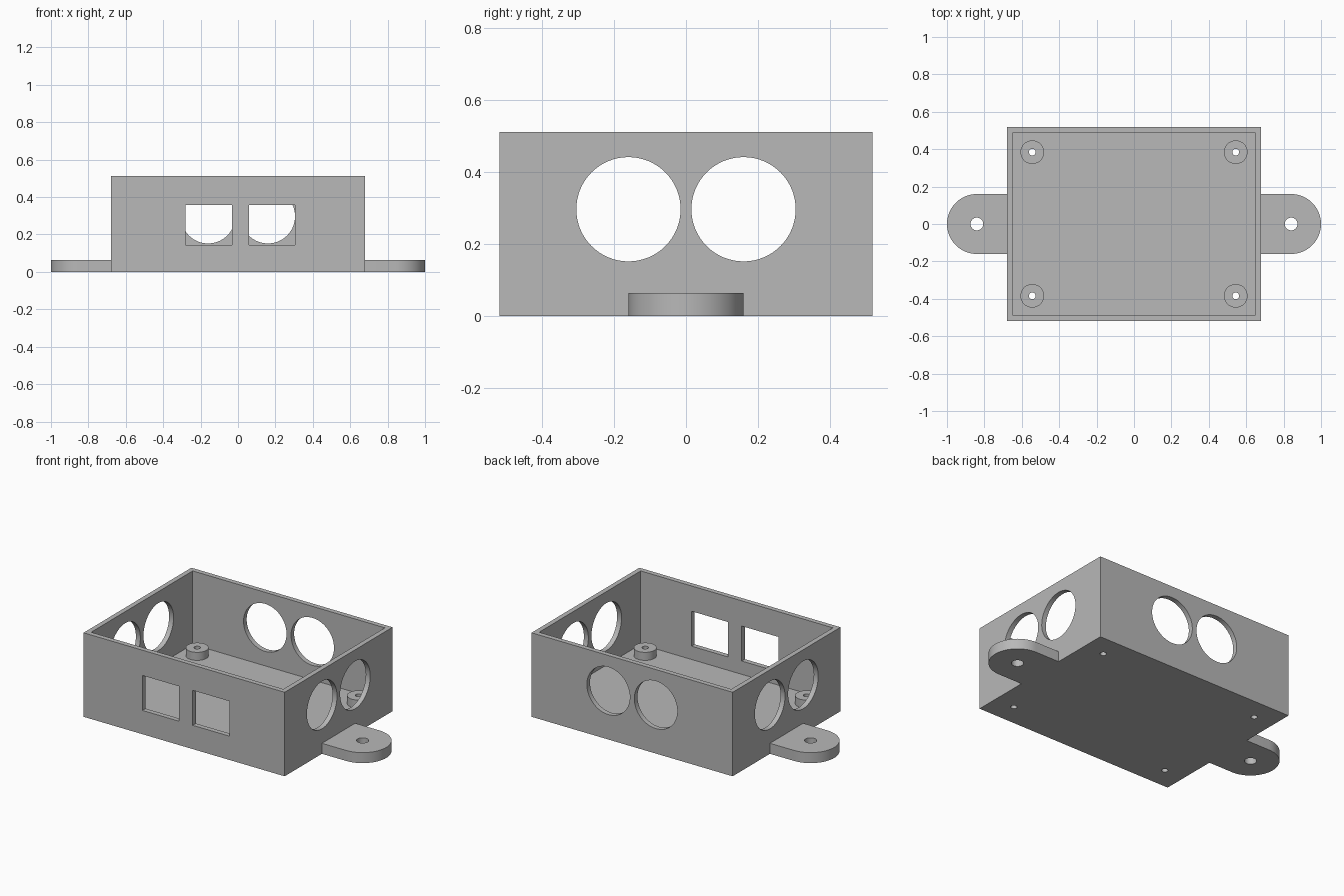
import bpy
import math
from mathutils import Vector

if "Cube" in bpy.data.objects:
    bpy.data.objects.remove(bpy.data.objects["Cube"], do_unlink=True)

# Overall sizes
HX, HY, H = 0.678, 0.519, 0.512   # half length, half width, height of the case
WALL, FLOOR = 0.03, 0.064
TAB_R, TAB_X = 0.16, 0.84
HOLE_Z, HOLE_R = 0.297, 0.145

grey = bpy.data.materials.new("plain grey")
grey.use_nodes = True
grey.diffuse_color = (0.48, 0.48, 0.48, 1)
grey.node_tree.nodes["Principled BSDF"].inputs["Base Color"].default_value = grey.diffuse_color


def box(name, low, high):
    low, high = Vector(low), Vector(high)
    bpy.ops.mesh.primitive_cube_add(size=1, location=(low + high) / 2)
    ob = bpy.context.object
    ob.name = name
    ob.scale = high - low
    bpy.ops.object.transform_apply(location=True, scale=True)
    return ob


def rod(name, centre, radius, length, axis="z"):
    turn = {"x": (0, math.pi / 2, 0), "y": (math.pi / 2, 0, 0), "z": (0, 0, 0)}[axis]
    bpy.ops.mesh.primitive_cylinder_add(vertices=64, radius=radius, depth=length,
                                        location=centre, rotation=turn)
    ob = bpy.context.object
    ob.name = name
    bpy.ops.object.transform_apply(location=True, rotation=True)
    return ob


def cut(target, cutters):
    for cutter in cutters:
        mod = target.modifiers.new("cut", "BOOLEAN")
        mod.operation = "DIFFERENCE"
        mod.solver = "EXACT"
        mod.object = cutter
        bpy.context.view_layer.objects.active = target
        bpy.ops.object.modifier_apply(modifier=mod.name)
        bpy.data.objects.remove(cutter, do_unlink=True)


def finish(ob):
    ob.data.materials.clear()
    ob.data.materials.append(grey)
    bpy.ops.object.select_all(action="DESELECT")
    ob.select_set(True)
    bpy.context.view_layer.objects.active = ob
    bpy.ops.object.shade_smooth_by_angle(angle=math.radians(30))


# Open case: hollow box with round ports in three walls and two windows in front
case = box("case", (-HX, -HY, 0), (HX, HY, H))
cut(case, [box("cavity", (WALL - HX, WALL - HY, FLOOR), (HX - WALL, HY - WALL, 1))])
cutters = []
for s in (-1, 1):
    cutters.append(rod("side_port", (0, s * TAB_R, HOLE_Z), HOLE_R, 3, "x"))
    cutters.append(rod("back_port", (s * 0.16, HY, HOLE_Z), HOLE_R, 0.3, "y"))
for left in (-0.28, 0.058):
    cutters.append(box("window", (left, -HY - 0.1, 0.145), (left + 0.247, -HY + 0.1, 0.358)))

# Screw posts, with their holes running on through the floor
posts = [(sx * 0.544, sy * 0.384) for sx in (-1, 1) for sy in (-1, 1)]
for x, y in posts:
    cutters.append(rod("floor_hole", (x, y, 0), 0.018, 0.5))
cut(case, cutters)
finish(case)
for x, y in posts:
    post = rod("screw_post", (x, y, FLOOR + 0.024), 0.063, 0.05)
    cut(post, [rod("post_hole", (x, y, 0.1), 0.018, 0.5)])
    finish(post)

# Rounded mounting tabs with one bolt hole each
for side, s in (("left", 1), ("right", -1)):
    arc = [math.radians(-90 + 180 * i / 32) for i in range(33)]
    outline = [(s * HX, -TAB_R)]
    outline += [(s * (TAB_X + TAB_R * math.cos(a)), TAB_R * math.sin(a)) for a in arc]
    outline += [(s * HX, TAB_R)]
    if s < 0:
        outline.reverse()
    n = len(outline)
    verts = [(x, y, z) for z in (0, FLOOR) for x, y in outline]
    faces = [tuple(reversed(range(n))), tuple(range(n, 2 * n))]
    faces += [(i, (i + 1) % n, n + (i + 1) % n, n + i) for i in range(n)]
    mesh = bpy.data.meshes.new(side + "_tab")
    mesh.from_pydata(verts, [], faces)
    tab = bpy.data.objects.new(side + "_mounting_tab", mesh)
    bpy.context.collection.objects.link(tab)
    cut(tab, [rod("bolt_hole", (s * TAB_X, 0, 0), 0.034, 0.5)])
    finish(tab)
